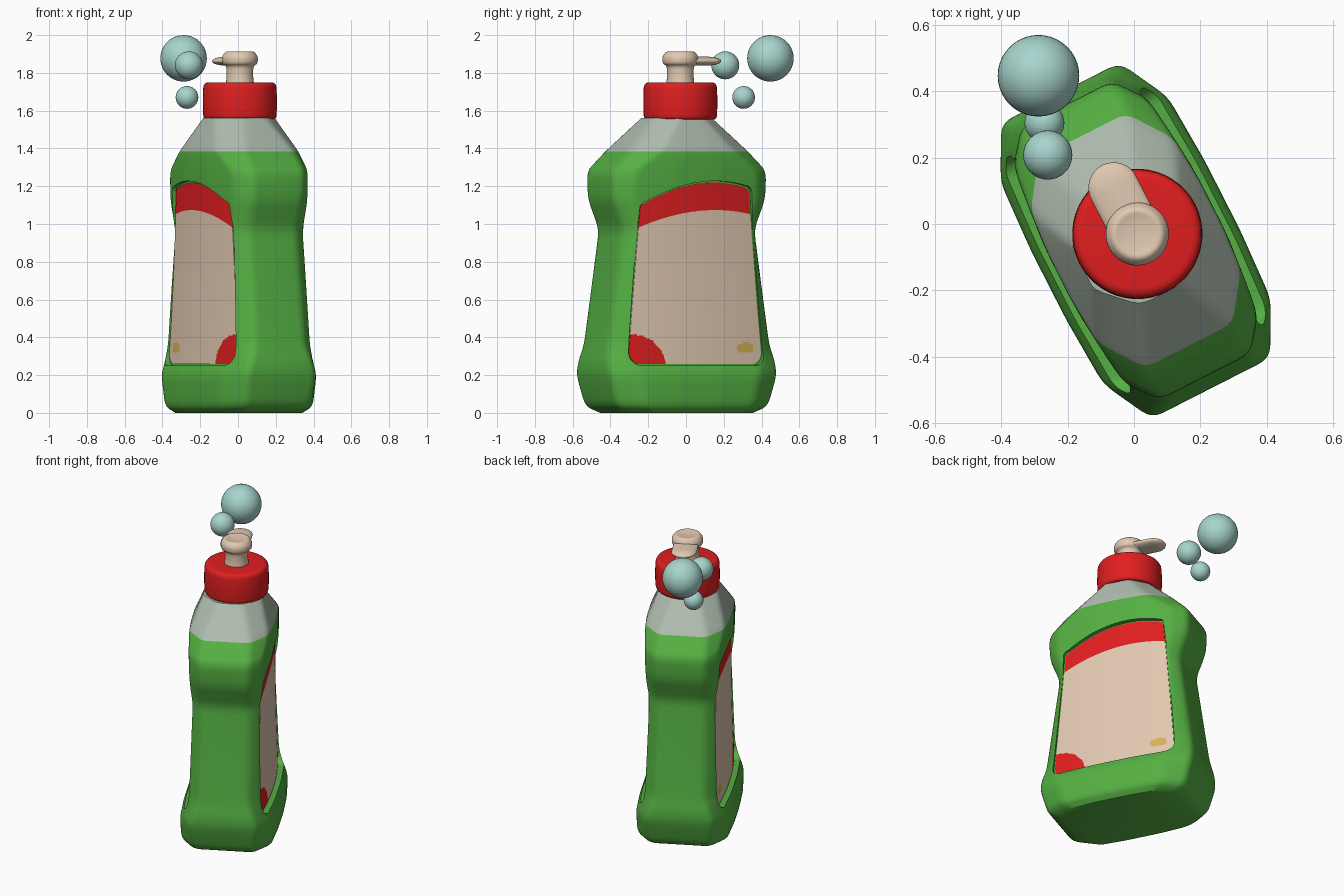
import bpy, bmesh, math
from mathutils import Vector

if "Cube" in bpy.data.objects:
    bpy.data.objects.remove(bpy.data.objects["Cube"])

TURN = math.radians(27)
BODY_AT = (0.005, -0.05, 0)
NECK_AT = (0.01, -0.03, 0)


def material(name, r, g, b):
    m = bpy.data.materials.new(name)
    m.use_nodes = True
    m.diffuse_color = (r, g, b, 1)
    m.node_tree.nodes["Principled BSDF"].inputs["Base Color"].default_value = (r, g, b, 1)
    return m


green = material("green plastic", 0.09, 0.43, 0.055)
grey = material("pale grey green", 0.42, 0.5, 0.42)
red = material("red", 0.75, 0.013, 0.014)
cream = material("cream", 0.76, 0.585, 0.44)
yellow = material("mustard", 0.68, 0.45, 0.09)
teal = material("bubble teal", 0.39, 0.66, 0.61)


def smooth(ob, angle):
    bpy.ops.object.select_all(action="DESELECT")
    ob.select_set(True)
    bpy.context.view_layer.objects.active = ob
    bpy.ops.object.shade_smooth_by_angle(angle=math.radians(angle))


def finish(name, bm, mats, at, angle=35):
    bmesh.ops.recalc_face_normals(bm, faces=bm.faces)
    mesh = bpy.data.meshes.new(name)
    bm.to_mesh(mesh)
    bm.free()
    ob = bpy.data.objects.new(name, mesh)
    bpy.context.collection.objects.link(ob)
    for m in mats:
        mesh.materials.append(m)
    ob.location = at
    ob.rotation_euler.z = TURN
    smooth(ob, angle)
    return ob


def rounded(points, radius, closed, steps=4):
    """Replace each corner of a path by a short curve."""
    pts = [Vector(p) for p in points]
    out = []
    for i, p in enumerate(pts):
        if not closed and i in (0, len(pts) - 1):
            out.append(p)
            continue
        ends = []
        for q in (pts[i - 1], pts[(i + 1) % len(pts)]):
            d = q - p
            ends.append(p + d * min(0.4, radius / d.length))
        for k in range(steps + 1):
            t = k / steps
            out.append(ends[0] * (1 - t) ** 2 + p * (2 * t * (1 - t)) + ends[1] * t * t)
    return out


def loft(rings):
    """Skin a stack of closed rings and cap both ends."""
    bm = bmesh.new()
    rows = [[bm.verts.new(co) for co in ring] for ring in rings]
    n = len(rows[0])
    for a, b in zip(rows, rows[1:]):
        for i in range(n):
            j = (i + 1) % n
            bm.faces.new((a[i], a[j], b[j], b[i]))
    bm.faces.new(rows[0][::-1])
    bm.faces.new(rows[-1])
    return bm


def lathe(name, profile, mat, radius, n=48):
    rings = [[(r * math.cos(i * math.tau / n), r * math.sin(i * math.tau / n), z)
              for i in range(n)] for r, z in rounded(profile, radius, False)]
    return finish(name, loft(rings), [mat], NECK_AT)


# Bottle body: height, half length, end half width, chamfer start, half depth, bulge
levels = [
    (0, 0.38, 0.16, 0.28, 0.24, 0.01),
    (0.035, 0.455, 0.19, 0.32, 0.28, 0.01),
    (0.20, 0.50, 0.205, 0.345, 0.285, 0.012),
    (0.27, 0.50, 0.185, 0.385, 0.245, 0.015),
    (0.36, 0.482, 0.15, 0.395, 0.226, 0.025),
    (0.97, 0.395, 0.14, 0.34, 0.213, 0.025),
    (1.13, 0.458, 0.15, 0.375, 0.222, 0.025),
    (1.28, 0.462, 0.155, 0.365, 0.228, 0.025),
    (1.385, 0.355, 0.15, 0.22, 0.245, 0.01),
    (1.56, 0.18, 0.075, 0.075, 0.18, 0),
]


def section(level):
    z, u, e, c, v, bulge = level
    quarter = [(v + bulge, c * 0.35), (v, c), (e, u)]
    half = quarter + [(-x, y) for x, y in quarter[::-1]]
    outline = half + [(-x, -y) for x, y in half]
    return [(p.x, p.y, z) for p in rounded(outline, 0.035, True)]


bm = loft([section(l) for l in rounded(levels, 0.05, False)])
SPLIT = 1.385
bmesh.ops.bisect_plane(bm, geom=bm.verts[:] + bm.edges[:] + bm.faces[:],
                       plane_co=(0, 0, SPLIT), plane_no=(0, 0, 1))
for f in bm.faces:
    f.material_index = int(f.calc_center_median().z > SPLIT)
body = finish("bottle_body", bm, [green, grey], BODY_AT)


def label_colour(c, t):
    """0 cream, 1 red top band and corner disc, 2 small mustard patch."""
    if t > 0.845 or ((c.y + 0.375) / 0.19) ** 2 + ((c.z - 0.25) / 0.165) ** 2 < 1:
        return 1
    if ((c.y - 0.295) / 0.052) ** 4 + ((c.z - 0.345) / 0.025) ** 4 < 1:
        return 2
    return 0


# Labels: rounded panels with an arched, slanted top, bulging outwards
def panel(name, side, margin, depth, thickness, mats, cols, rows):
    bm = bmesh.new()
    grid = []
    low = 0.258 - margin
    steps = [0.5 - 0.5 * math.cos(math.pi * k / rows) for k in range(rows + 1)]
    for t in steps:
        row = []
        corner = 0.07 if t < 0.5 else 0.03
        for i in range(cols + 1):
            s = 2 * i / cols - 1
            high = 1.212 + 0.042 * s - 0.06 * s * s + margin
            z = low + t * (high - low)
            d = min(z - low, high - z, corner)
            trim = corner - math.sqrt(max(0, corner ** 2 - (corner - d) ** 2))
            u = s * (0.398 - 0.078 * t + margin - trim)
            v = 0.225 + 0.03 * (z - 0.97) ** 2 - 0.16 * u * u - depth
            row.append(bm.verts.new((side * v, u, z)))
        grid.append(row)
    for k in range(rows):
        t = (steps[k] + steps[k + 1]) / 2
        for i in range(cols):
            f = bm.faces.new((grid[k][i], grid[k][i + 1], grid[k + 1][i + 1], grid[k + 1][i]))
            if len(mats) > 1:
                f.material_index = label_colour(f.calc_center_median(), t)
    new = bmesh.ops.extrude_face_region(bm, geom=bm.faces[:], use_keep_orig=True)
    moved = [g for g in new["geom"] if isinstance(g, bmesh.types.BMVert)]
    bmesh.ops.translate(bm, verts=moved, vec=(side * thickness, 0, 0))
    return finish(name, bm, mats, BODY_AT)


for side, word in ((1, "left"), (-1, "right")):
    cutter = panel("recess_cutter", side, 0.008, 0.004, 0.3, [green], 40, 56)
    cutter.hide_render = True
    mod = body.modifiers.new("recess", "BOOLEAN")
    mod.operation = "DIFFERENCE"
    mod.solver = "EXACT"
    mod.object = cutter
    bpy.context.view_layer.objects.active = body
    bpy.ops.object.modifier_apply(modifier=mod.name)
    bpy.data.objects.remove(cutter)
    panel(word + "_label", side, 0, 0, -0.008, [cream, red, yellow], 100, 110)
smooth(body, 35)

# Cap and pump
lathe("cap", [(0.15, 1.553), (0.194, 1.553), (0.197, 1.65), (0.193, 1.75), (0.06, 1.75)], red, 0.03)
lathe("pump_head", [(0.075, 1.74), (0.07, 1.78), (0.071, 1.835), (0.094, 1.85), (0.096, 1.885),
                    (0.075, 1.915), (0.045, 1.908), (0.005, 1.905)], cream, 0.02)

bm = bmesh.new()
bmesh.ops.create_uvsphere(bm, u_segments=32, v_segments=16, radius=1)
for v in bm.verts:
    reach = 0.155 if v.co.y > 0 else 0
    v.co = (v.co.x * 0.077, v.co.y * 0.078 + reach, v.co.z * 0.024 + 1.862)
finish("pump_spout", bm, [cream], NECK_AT, 60)

# Floating bubbles
bubbles = [("large", (-0.288, 0.447, 1.877), 0.123),
           ("medium", (-0.26, 0.208, 1.84), 0.074),
           ("small", (-0.27, 0.305, 1.67), 0.06)]
for size, at, r in bubbles:
    bm = bmesh.new()
    bmesh.ops.create_uvsphere(bm, u_segments=40, v_segments=20, radius=r)
    finish(size + "_bubble", bm, [teal], at, 60)
